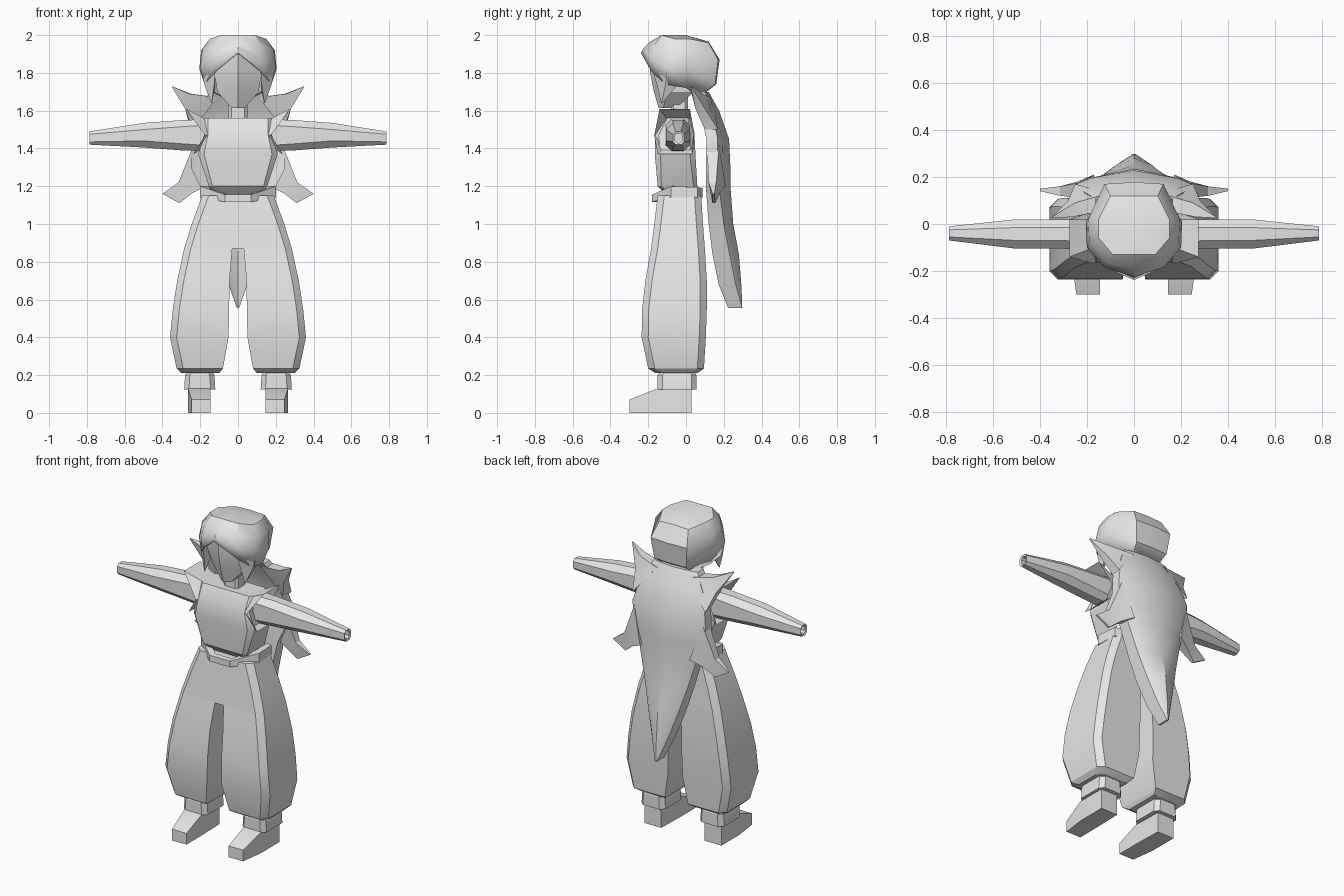
import bpy
import bmesh
import math

# Remove the default object only
default = bpy.data.objects.get("Cube")
if default:
    bpy.data.objects.remove(default, do_unlink=True)

# One plain colour for everything
grey = bpy.data.materials.new("light_grey")
grey.use_nodes = True
colour = (0.8, 0.8, 0.8, 1)
grey.diffuse_color = colour
grey.node_tree.nodes["Principled BSDF"].inputs["Base Color"].default_value = colour


def finish(name, bm, angle=30):
    """Clean the mesh, make it an object and shade it."""
    bmesh.ops.remove_doubles(bm, verts=bm.verts, dist=0.0005)
    bmesh.ops.recalc_face_normals(bm, faces=bm.faces)
    mesh = bpy.data.meshes.new(name)
    bm.to_mesh(mesh)
    bm.free()
    mesh.materials.append(grey)
    obj = bpy.data.objects.new(name, mesh)
    bpy.context.collection.objects.link(obj)
    bpy.ops.object.select_all(action="DESELECT")
    obj.select_set(True)
    bpy.context.view_layer.objects.active = obj
    bpy.ops.object.shade_smooth_by_angle(angle=math.radians(angle))
    return obj


def skin(bm, rings, side=1, loop=True, caps=True):
    """Join successive rings of points with faces."""
    rows = [[bm.verts.new((side * x, y, z)) for x, y, z in ring] for ring in rings]
    count = len(rows[0])
    for low, high in zip(rows, rows[1:]):
        for i in range(count if loop else count - 1):
            j = (i + 1) % count
            bm.faces.new((low[i], low[j], high[j], high[i]))
    if caps:
        bm.faces.new(rows[0])
        bm.faces.new(rows[-1])


def loft(name, rings, caps=True, angle=30):
    bm = bmesh.new()
    skin(bm, rings, caps=caps)
    return finish(name, bm, angle)


def pair(name, rings, caps=True, angle=30):
    """The same part on both sides of the body."""
    for label, side in (("left", 1), ("right", -1)):
        bm = bmesh.new()
        skin(bm, rings, side, caps=caps)
        finish(label + "_" + name, bm, angle)


def box_ring(axis, at, u0, u1, v0, v1, inner=0.0, outer=0.0):
    """Rectangle across an axis, with its corners cut on either u side."""
    flat = [(u0 + inner, v0), (u1 - outer, v0), (u1, v0 + outer), (u1, v1 - outer),
            (u1 - outer, v1), (u0 + inner, v1), (u0, v1 - inner), (u0, v0 + inner)]
    place = {"x": lambda u, v: (at, u, v),
             "y": lambda u, v: (u, at, v),
             "z": lambda u, v: (u, v, at)}[axis]
    return [place(u, v) for u, v in flat]


# Shoes and ankle cuffs
pair("shoe", [box_ring("y", -.3, .145, .245, 0, .07),
              box_ring("y", -.15, .145, .265, 0, .13),
              box_ring("y", .03, .15, .265, 0, .14)])
pair("ankle_cuff", [box_ring("z", z, .2 - w, .205 + w, -.05 - d, -.045 + d, .025, .025)
                    for z, w, d in ((.125, .08, .1), (.2, .075, .1), (.23, .06, .08))])

# Baggy trouser legs, meeting at the middle above the crotch
leg_profile = [
    # height, inner, outer, front, back
    (.21, .1, .3, -.16, .06), (.235, .08, .325, -.2, .095),
    (.4, .05, .36, -.235, .105), (.55, .047, .345, -.232, .11),
    (.7, .045, .322, -.215, .11), (.87, .03, .285, -.185, .1),
    (.87, 0, .285, -.185, .1), (1, 0, .245, -.168, .09), (1.15, 0, .19, -.15, .08)]
pair("trouser_leg", [box_ring("z", z, x0, x1, y0, y1, 0, .035)
                     for z, x0, x1, y0, y1 in leg_profile])


# Belt, dipping at the front
def belt_ring(grow, top):
    half = [(.07, -.18, 1.155, 1.117), (.2, -.08, 1.2, 1.14), (.19, .06, 1.195, 1.14),
            (.1, .088, 1.19, 1.14)]
    side = [(x * grow, y * grow, high if top else low) for x, y, high, low in half]
    return side + [(-x, y, z) for x, y, z in reversed(side)]


loft("belt", [belt_ring(.8, True), belt_ring(1, True),
              belt_ring(1, False), belt_ring(.8, False)], caps=False)

# Torso with an undercut hem
torso_profile = [
    # height, half width, front, back, corner
    (1.14, .12, -.09, .05, .02), (1.2, .155, -.15, .06, .02), (1.37, .21, -.165, .05, .03),
    (1.47, .18, -.165, .045, .02), (1.56, .18, -.12, .03, .02)]
loft("torso", [box_ring("z", z, -w, w, y0, y1, c, c) for z, w, y0, y1, c in torso_profile])
loft("neck", [box_ring("z", z, -.05, .05, -.08, .01, .015, .015) for z in (1.5, 1.72)])

# Arms with hollow cuffs
arm_profile = [
    # reach, front, back, bottom, top, corner
    (.15, -.11, .02, 1.385, 1.555, .03), (.3, -.105, .02, 1.39, 1.55, .035),
    (.5, -.105, .02, 1.405, 1.535, .035), (.785, -.07, -.01, 1.42, 1.49, .015),
    (.78, -.06, -.02, 1.43, 1.48, .012), (.745, -.06, -.02, 1.43, 1.48, .012)]
pair("arm", [box_ring("x", x, *rest, rest_corner, rest_corner)
             for x, *rest, rest_corner in arm_profile])

# Flared shoulder openings of the vest
flare_base = [(.17, -.1, 1.555), (.17, .02, 1.555), (.17, .04, 1.47),
              (.19, .03, 1.4), (.19, -.12, 1.4), (.155, -.16, 1.47)]
flare_rim = [(.275, -.14, 1.61), (.275, .02, 1.61), (.2, .045, 1.48),
             (.235, .035, 1.37), (.235, -.15, 1.37), (.175, -.168, 1.47)]
pair("shoulder_flare", [flare_base, flare_rim], caps=False)


# Head with a pointed face
def head_ring(z, width, front, cheek, back):
    return [(0, front, z), (width, cheek, z), (width, back, z),
            (-width, back, z), (-width, cheek, z)]


loft("head", [head_ring(1.615, .035, -.145, -.12, -.05),
              head_ring(1.7, .11, -.17, -.1, .04),
              head_ring(1.8, .125, -.19, -.13, .08),
              head_ring(1.92, .12, -.2, -.13, .08)], angle=20)

# Hair cap: strands of points from crown to rim, front centre to back centre
strands = [
    [(0, -.13, 2), (0, -.19, 1.965), (0, -.225, 1.93), (0, -.238, 1.905)],
    [(.09, -.13, 2), (.115, -.165, 1.95), (.125, -.185, 1.88), (.12, -.185, 1.81)],
    [(.15, -.06, 1.98), (.19, -.08, 1.92), (.2, -.1, 1.83), (.175, -.11, 1.74)],
    [(.15, .02, 1.98), (.195, .02, 1.92), (.205, .01, 1.82), (.17, 0, 1.72)],
    [(.1, .12, 1.96), (.125, .17, 1.87), (.11, .155, 1.74), (.08, .07, 1.67)],
    [(0, .12, 1.965), (0, .178, 1.87), (0, .16, 1.74), (0, .07, 1.67)]]
crown = (0, 0, 2)
hair_mesh = bmesh.new()
for mirror_side in (1, -1):
    skin(hair_mesh, [[crown] + strand for strand in strands], mirror_side,
         loop=False, caps=False)
bmesh.ops.dissolve_degenerate(hair_mesh, dist=0.0005, edges=hair_mesh.edges)
hair = finish("hair", hair_mesh, 35)
thickness = hair.modifiers.new("thickness", "SOLIDIFY")
thickness.thickness = 0.012

# Side locks hanging in front of the ears
lock_root = [(.12, -.18, 1.82), (.195, -.1, 1.81), (.185, -.01, 1.8), (.13, -.04, 1.8)]
lock_mid = [(.125, -.155, 1.74), (.175, -.11, 1.73), (.165, -.05, 1.73), (.12, -.08, 1.73)]
lock_tip = [(.14, -.13, 1.635)] * 4
pair("hair_lock", [lock_root, lock_mid, lock_tip], caps=False)


# Cape with a long tail
def cape_ring(z, width, back, depth, bend):
    steps = (-1, -.75, 0, .75, 1)
    rear = [(u * width, back - bend * u * u, z) for u in steps]
    return rear + [(x, y - depth, z) for x, y, z in reversed(rear)]


cape_profile = [
    # height, half width, back, depth, bend
    (1.7, .15, .12, .06, .02), (1.6, .21, .175, .06, .04), (1.45, .25, .228, .06, .06),
    (1.3, .25, .235, .06, .07), (1.2, .2, .235, .07, .06), (1, .145, .25, .08, .05),
    (.84, .1, .28, .09, .05), (.68, .05, .293, .09, .03), (.555, .006, .298, .075, 0)]
loft("cape", [cape_ring(*row) for row in cape_profile])

# Upper and lower cape points
pair("cape_collar_point", [
    [(.11, .06, 1.67), (.11, .13, 1.67), (.25, .17, 1.5), (.24, .1, 1.5)],
    [(.26, .03, 1.69), (.25, .09, 1.69), (.28, .1, 1.61), (.28, .05, 1.61)],
    [(.35, .025, 1.73), (.35, .03, 1.73), (.35, .03, 1.725), (.35, .025, 1.725)]])
pair("cape_hem_point", [
    [(.235, .11, 1.42), (.235, .175, 1.42), (.17, .21, 1.2), (.17, .14, 1.2)],
    [(.315, .12, 1.22), (.315, .16, 1.22), (.24, .18, 1.165), (.24, .13, 1.165)],
    [(.4, .14, 1.16), (.4, .15, 1.16), (.31, .155, 1.11), (.31, .14, 1.11)]])
